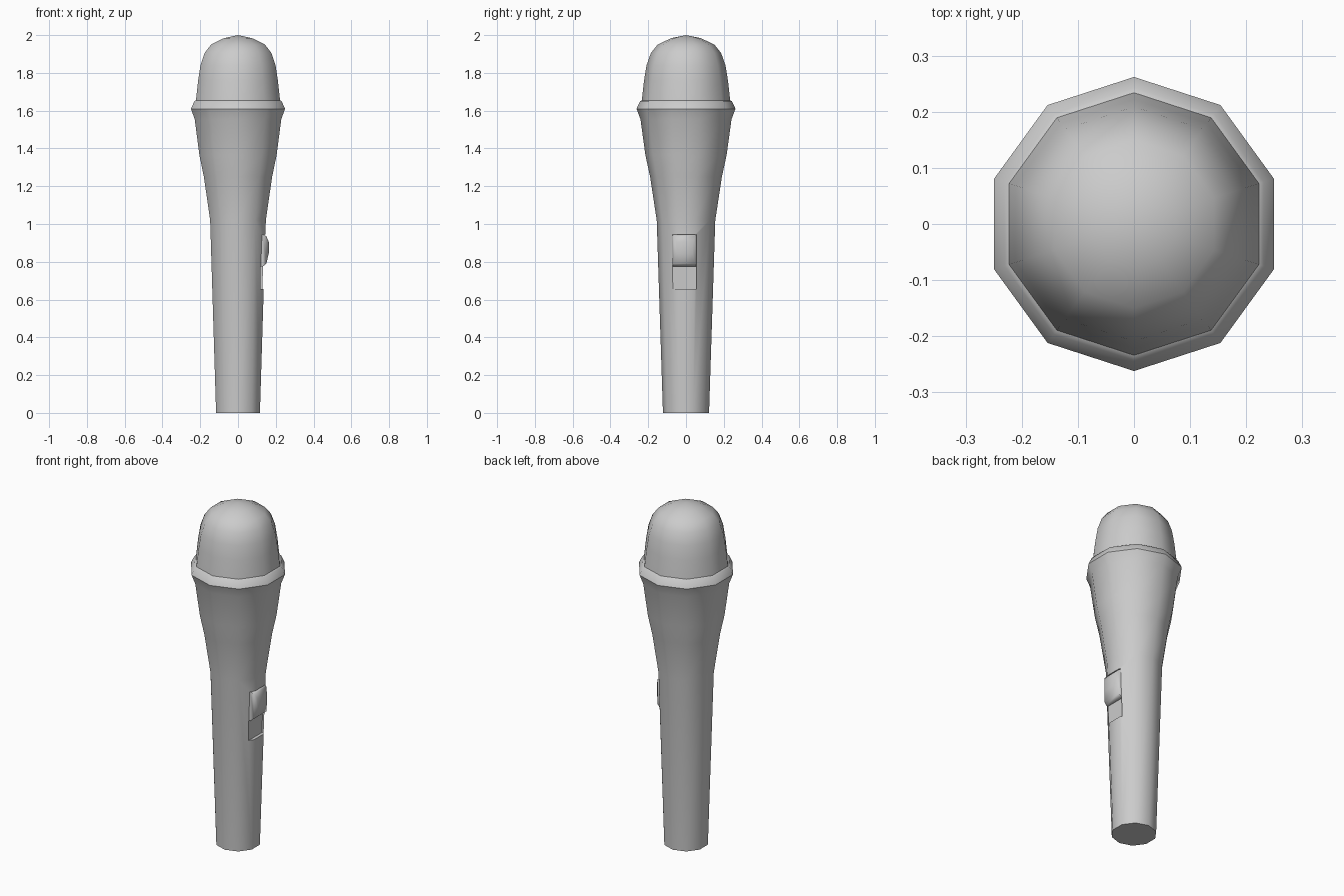
import bpy, bmesh, math

if "Cube" in bpy.data.objects:
    bpy.data.objects.remove(bpy.data.objects["Cube"])

SIDES = 10


def make_object(name, bm):
    bmesh.ops.recalc_face_normals(bm, faces=bm.faces[:])
    mesh = bpy.data.meshes.new(name)
    bm.to_mesh(mesh)
    bm.free()
    ob = bpy.data.objects.new(name, mesh)
    bpy.context.collection.objects.link(ob)
    return ob


def bridge(bm, a, b):
    n = len(a)
    for i in range(n):
        bm.faces.new((a[i], a[(i + 1) % n], b[(i + 1) % n], b[i]))


def lathe(name, profile, tip=None):
    bm = bmesh.new()
    rings = []
    for r, z in profile:
        angles = [math.radians(90 + 360 * i / SIDES) for i in range(SIDES)]
        rings.append([bm.verts.new((r * math.cos(a), r * math.sin(a), z)) for a in angles])
    for a, b in zip(rings, rings[1:]):
        bridge(bm, a, b)
    bm.faces.new(rings[0])
    if tip:
        top = bm.verts.new((0, 0, tip))
        for i in range(SIDES):
            bm.faces.new((rings[-1][i], rings[-1][(i + 1) % SIDES], top))
    else:
        bm.faces.new(rings[-1])
    return make_object(name, bm)


def extrude_y(name, outline, y0, y1):
    bm = bmesh.new()
    a, b = [[bm.verts.new((x, y, z)) for x, z in outline] for y in (y0, y1)]
    bridge(bm, a, b)
    bm.faces.new(a)
    bm.faces.new(b)
    return make_object(name, bm)


def smooth(ob, angle):
    bpy.ops.object.select_all(action='DESELECT')
    ob.select_set(True)
    bpy.context.view_layer.objects.active = ob
    bpy.ops.object.shade_smooth_by_angle(angle=math.radians(angle))


# Body: handle, flared neck, collar and domed head in one turned shape
body = lathe("microphone_body", [
    (0.122, 0), (0.155, 1.02), (0.19, 1.25), (0.215, 1.365), (0.241, 1.555),
    (0.262, 1.61), (0.243, 1.65), (0.234, 1.655), (0.222, 1.76), (0.209, 1.84),
    (0.186, 1.905), (0.15, 1.95), (0.078, 1.984)], tip=2.0)

# Switch slot cut into the +x facet
cutter = extrude_y("slot_cutter", [(0.118, 0.655), (0.3, 0.655), (0.3, 0.945), (0.124, 0.945)],
                   -0.072, 0.055)
cutter.hide_render = True
cutter.hide_viewport = True
cut = body.modifiers.new("slot", 'BOOLEAN')
cut.operation = 'DIFFERENCE'
cut.solver = 'EXACT'
cut.object = cutter
smooth(body, 40)
bpy.context.view_layer.objects.active = body
bpy.ops.object.modifier_move_to_index(modifier="slot", index=0)

# Switch button: stacked rectangles narrowing outward, (x, y0, y1, z0, z1)
bm = bmesh.new()
loops = []
for x, y0, y1, z0, z1 in [(0.11, -0.072, 0.055, 0.775, 0.945),
                          (0.132, -0.072, 0.055, 0.775, 0.945),
                          (0.15, -0.066, 0.05, 0.79, 0.936),
                          (0.163, -0.049, 0.036, 0.845, 0.905)]:
    loops.append([bm.verts.new((x, y, z)) for y, z in
                  ((y0, z0), (y1, z0), (y1, z1), (y0, z1))])
for a, b in zip(loops, loops[1:]):
    bridge(bm, a, b)
bm.faces.new(loops[0])
bm.faces.new(loops[-1])
smooth(make_object("switch_button", bm), 50)
